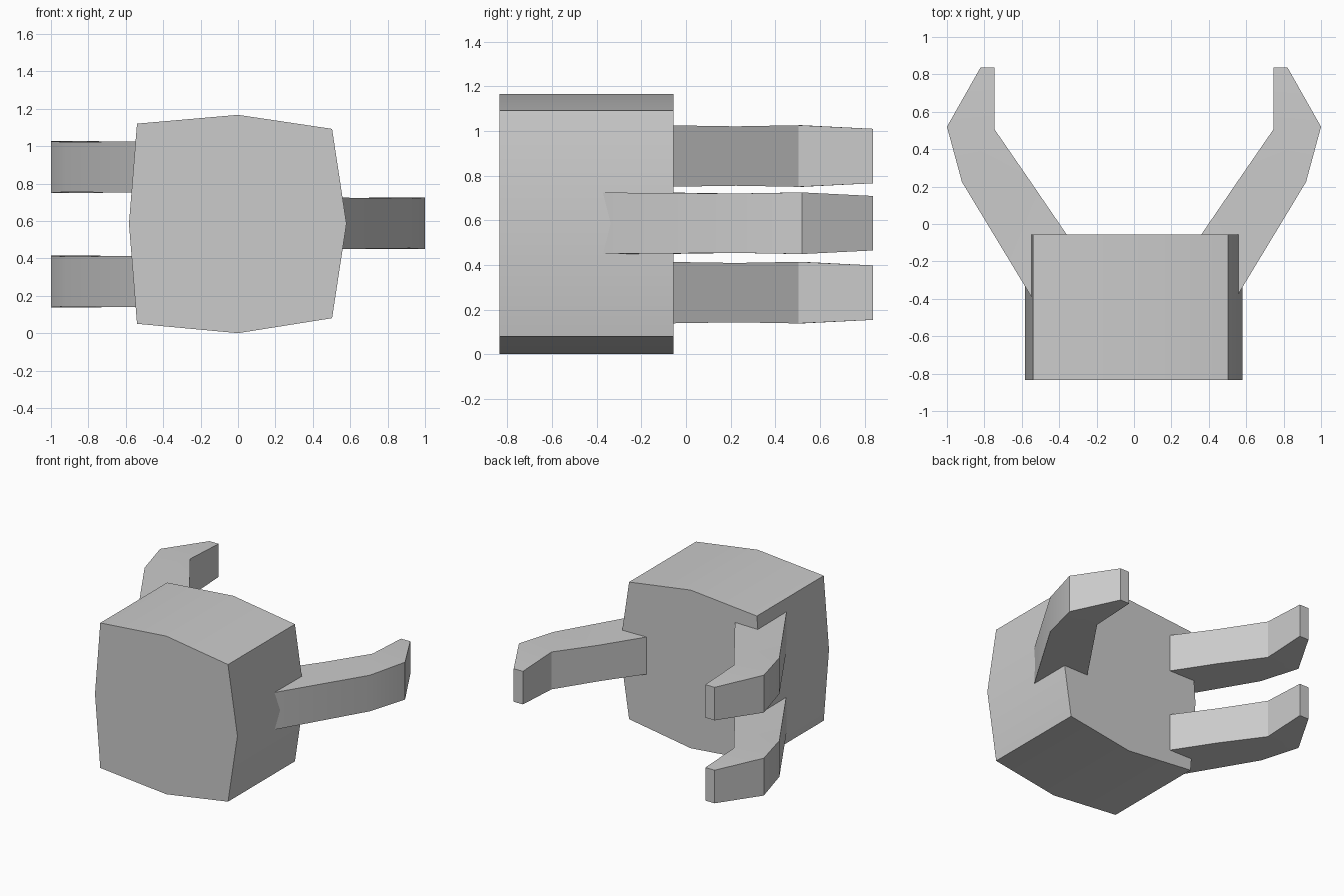
import bpy
import bmesh
import math

cube = bpy.data.objects.get("Cube")
if cube:
    bpy.data.objects.remove(cube, do_unlink=True)

grey = bpy.data.materials.new("plain grey")
grey.use_nodes = True
colour = (0.6, 0.6, 0.6, 1)
grey.diffuse_color = colour
grey.node_tree.nodes["Principled BSDF"].inputs["Base Color"].default_value = colour


def loft(name, rings):
    """Skin a closed solid through rings of equal point count."""
    bm = bmesh.new()
    loops = [[bm.verts.new(p) for p in ring] for ring in rings]
    n = len(loops[0])
    for a, b in zip(loops, loops[1:]):
        for i in range(n):
            j = (i + 1) % n
            bm.faces.new((a[i], a[j], b[j], b[i]))
    bm.faces.new(loops[0])
    bm.faces.new(loops[-1])
    bmesh.ops.recalc_face_normals(bm, faces=bm.faces)
    mesh = bpy.data.meshes.new(name)
    bm.to_mesh(mesh)
    bm.free()
    mesh.materials.append(grey)
    obj = bpy.data.objects.new(name, mesh)
    bpy.context.collection.objects.link(obj)
    bpy.ops.object.select_all(action='DESELECT')
    obj.select_set(True)
    bpy.context.view_layer.objects.active = obj
    bpy.ops.object.shade_smooth_by_angle(angle=math.radians(30))
    return obj


# Palm: a bulging block, extruded front to back
outline = [(-0.54, 1.12), (0, 1.167), (0.503, 1.092), (0.58, 0.585),
           (0.503, 0.08), (0, 0), (-0.54, 0.05), (-0.583, 0.585)]
loft("palm", [[(x, y, z) for x, z in outline] for y in (-0.835, -0.055)])

# Fingers: bent bars, each station is inner x, y, outer x, y, half height
stations = [(0.33, -0.1, 0.5, -0.47, 0.138),
            (0.55, 0.222, 0.92, 0.225, 0.133),
            (0.745, 0.505, 1.0, 0.52, 0.138),
            (0.745, 0.838, 0.82, 0.838, 0.122)]


def finger(name, side, z):
    loft(name, [[(side * xi, yi, z - h), (side * xo, yo, z - h),
                 (side * xo, yo, z + h), (side * xi, yi, z + h)]
                for xi, yi, xo, yo, h in stations])


finger("left_finger", 1, 0.587)
finger("right_upper_finger", -1, 0.888)
finger("right_lower_finger", -1, 0.276)
